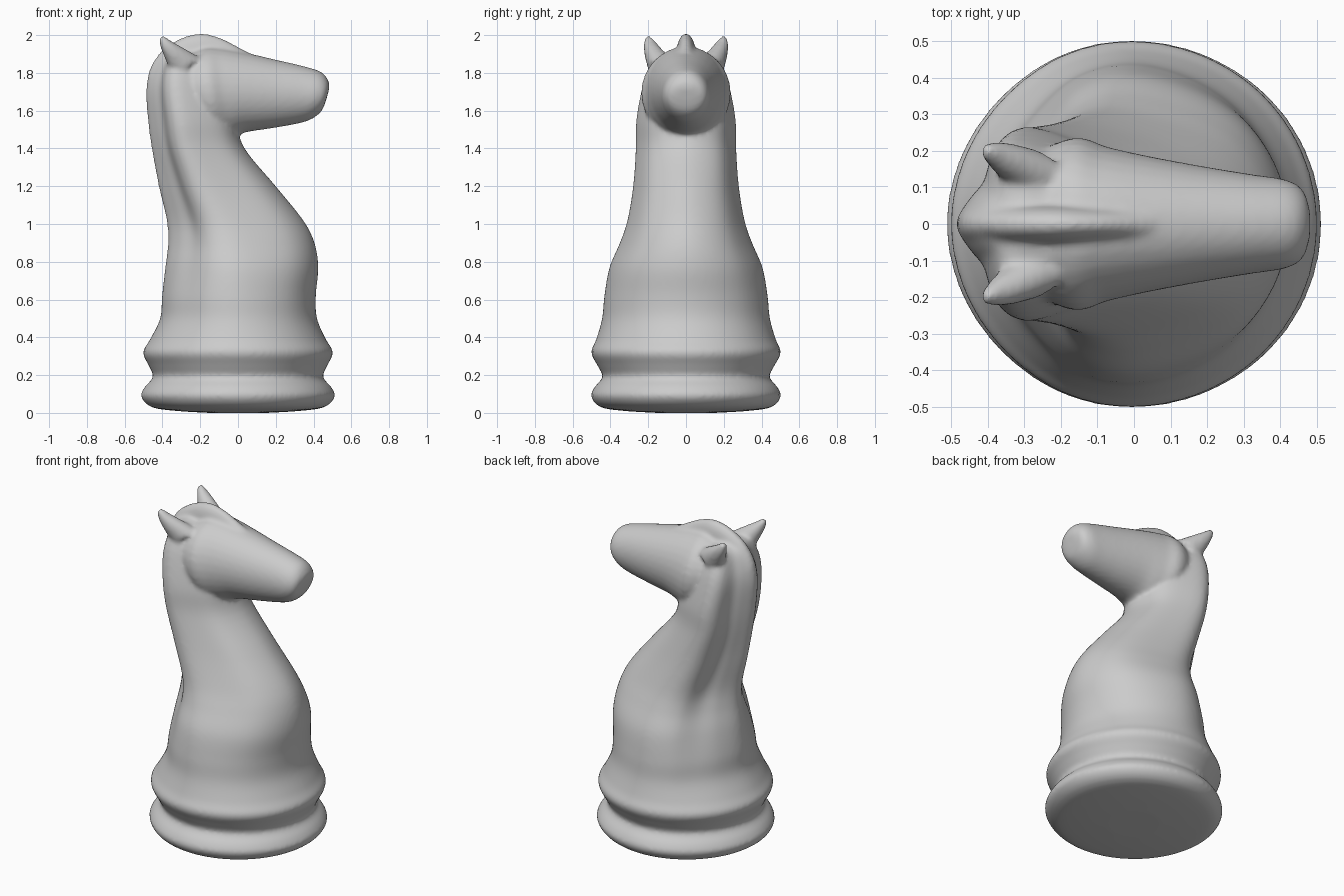
import bpy, bmesh, math
from mathutils import Vector

if "Cube" in bpy.data.objects:
    bpy.data.objects.remove(bpy.data.objects["Cube"])

bm = bmesh.new()


def spline(a, b, c, d, t):
    return 0.5 * (2 * b + (c - a) * t + (2 * a - 5 * b + 4 * c - d) * t * t
                  + (3 * b - a - 3 * c + d) * t ** 3)


def refine(pts, steps, closed=False):
    """Smooth curve through rows of numbers."""
    n = len(pts)
    vs = [Vector(p) for p in pts]
    get = (lambda i: vs[i % n]) if closed else (lambda i: vs[max(0, min(n - 1, i))])
    out = [spline(get(i - 1), get(i), get(i + 1), get(i + 2), k / steps)
           for i in range(n if closed else n - 1) for k in range(steps)]
    return out if closed else out + [vs[-1]]


def loft(rings):
    rows = [[bm.verts.new(p) for p in r] for r in rings]
    n = len(rows[0])
    for a, b in zip(rows, rows[1:]):
        for i in range(n):
            bm.faces.new((a[i], a[(i + 1) % n], b[(i + 1) % n], b[i]))
    bm.faces.new(rows[0])
    bm.faces.new(rows[-1])


def tube(sections, side=1):
    """Sections: one xz point, opposite xz point, half width, y centre."""
    rings = []
    for xa, za, xb, zb, w, y in refine(sections, 5):
        ring = []
        for i in range(32):
            t = math.tau * i / 32
            c = 0.5 + 0.5 * math.cos(t)
            ring.append((xb + (xa - xb) * c, side * (y + w * math.sin(t)),
                         zb + (za - zb) * c))
        rings.append(ring)
    loft(rings)


# Base and neck: z, back x, front x, half width, amount of neck shape
body = [
    (0, -.15, .15, .15, 0), (.01, -.32, .32, .32, 0), (.03, -.455, .455, .45, 0),
    (.085, -.513, .513, .502, .05), (.135, -.495, .495, .485, .05),
    (.19, -.45, .45, .442, .05), (.25, -.472, .472, .468, .05),
    (.32, -.503, .503, .502, .05), (.39, -.465, .465, .475, .08),
    (.5, -.412, .418, .444, .15), (.62, -.402, .412, .432, .25),
    (.77, -.385, .425, .405, .45), (.9, -.37, .405, .35, .65),
    (1.02, -.378, .345, .31, .85), (1.2, -.42, .2, .28, 1),
    (1.4, -.457, .035, .266, 1), (1.55, -.477, -.01, .263, 1),
    (1.7, -.487, -.05, .237, 1), (1.8, -.467, -.09, .205, 1),
    (1.88, -.42, -.15, .155, 1), (1.91, -.35, -.22, .07, 1)]
# Neck outline from throat to mane, as fractions of length and half width
neck = [(0, 0), (.05, .38), (.17, .68), (.38, .88), (.62, 1),
        (.76, .86), (.83, .48), (.91, .30), (1, 0)]
rings = []
for z, back, front, w, m in refine(body, 5):
    half = []
    for i, (u, v) in enumerate(neck):
        t = math.pi * i / 8
        u = u * m + (1 - m) * (1 - math.cos(t)) / 2
        v = v * m + (1 - m) * math.sin(t)
        half.append((front + (back - front) * u, v * w, z))
    loop = half + [(x, -y, h) for x, y, h in half[-2:0:-1]]
    rings.append(refine(loop, 5, True))
loft(rings)

# Head and muzzle
tube([(-.36, 1.85, -.33, 1.6, .15, 0), (-.2, 1.93, -.15, 1.46, .235, 0),
      (-.1, 1.935, -.04, 1.455, .21, 0), (.05, 1.905, .04, 1.485, .185, 0),
      (.2, 1.87, .18, 1.507, .158, 0), (.35, 1.835, .31, 1.53, .135, 0),
      (.44, 1.805, .385, 1.553, .122, 0), (.478, 1.76, .44, 1.595, .095, 0),
      (.484, 1.72, .465, 1.65, .04, 0)])

# Mane crest over the skull
tube([(-.48, 1.6, -.38, 1.55, .06, 0), (-.478, 1.78, -.33, 1.7, .06, 0),
      (-.415, 1.905, -.28, 1.75, .055, 0), (-.31, 1.98, -.25, 1.8, .05, 0),
      (-.2, 2.008, -.2, 1.8, .05, 0), (-.1, 1.988, -.12, 1.8, .045, 0),
      (0, 1.938, -.03, 1.8, .045, 0), (.1, 1.885, .08, 1.8, .04, 0)])

# Ears
for side in (1, -1):
    tube([(-.20, 1.88, -.34, 1.77, .075, .125), (-.285, 1.93, -.375, 1.85, .056, .162),
          (-.352, 1.968, -.405, 1.922, .038, .187),
          (-.398, 2.0, -.422, 1.977, .016, .2)], side)

bmesh.ops.recalc_face_normals(bm, faces=bm.faces)
mesh = bpy.data.meshes.new("horse_chess_piece")
bm.to_mesh(mesh)
bm.free()
piece = bpy.data.objects.new("horse_chess_piece", mesh)
bpy.context.collection.objects.link(piece)

# Fuse all parts into one smooth skin
remesh = piece.modifiers.new("fuse", 'REMESH')
remesh.mode = 'VOXEL'
remesh.voxel_size = 0.012
remesh.use_smooth_shade = True
smooth = piece.modifiers.new("soften", 'SMOOTH')
smooth.factor = 0.5
smooth.iterations = 7
